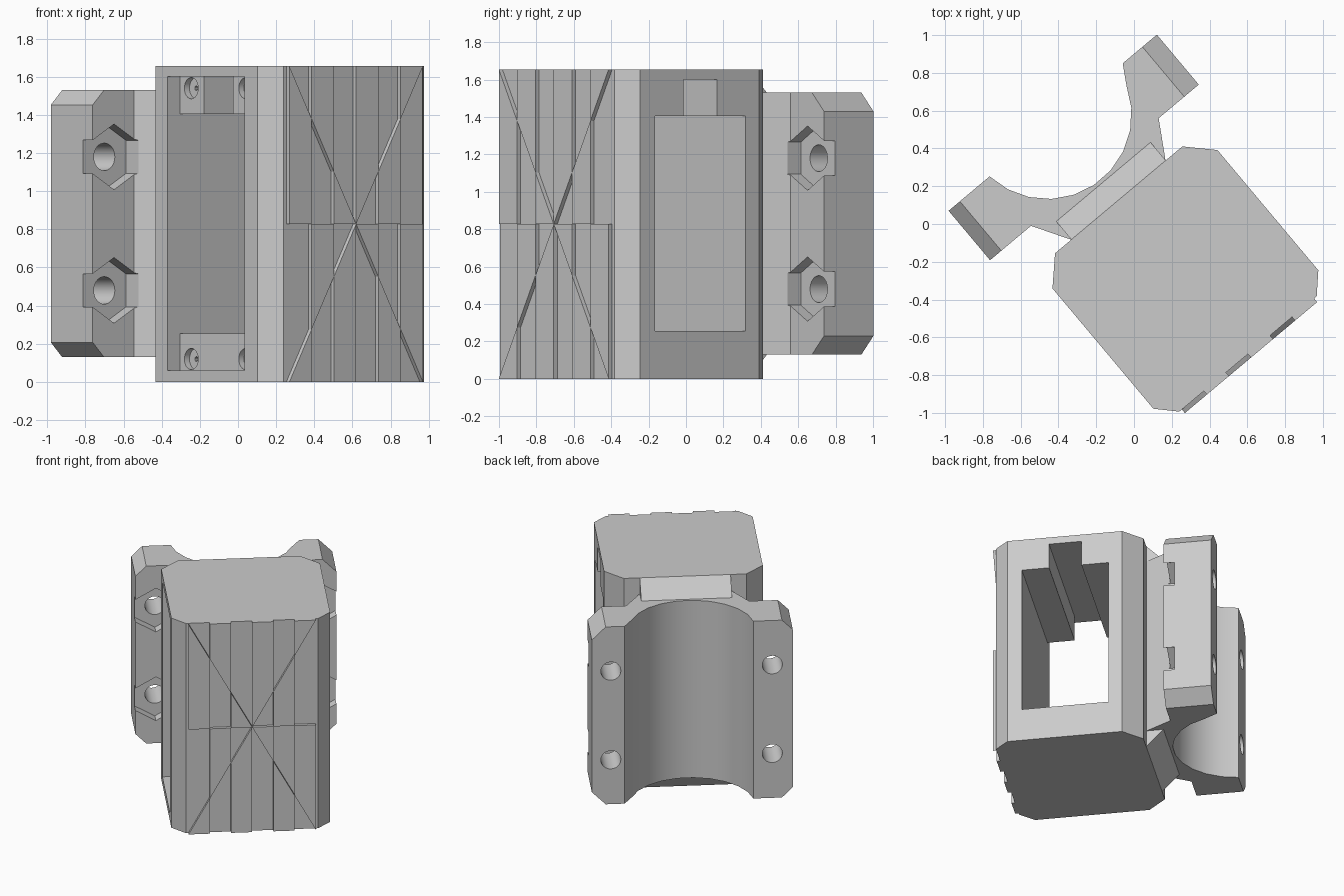
import bpy, bmesh, math
from mathutils import Matrix, Vector

cube = bpy.data.objects.get("Cube")
if cube:
    bpy.data.objects.remove(cube, do_unlink=True)

grey = bpy.data.materials.new("plain grey")
grey.use_nodes = True
grey.diffuse_color = (0.6, 0.6, 0.6, 1)
grey.node_tree.nodes["Principled BSDF"].inputs["Base Color"].default_value = (0.6, 0.6, 0.6, 1)

MID = 0.02          # symmetry plane of the whole part
HEIGHT = 1.655
TURN = Matrix.Rotation(math.radians(40), 4, 'Z')


def place(axis, p, d):
    """Put a 2D outline point p at distance d along an axis."""
    if axis == 'X':
        return Vector((d, p[0], p[1]))
    if axis == 'Y':
        return Vector((p[0], d, p[1]))
    return Vector((p[0], p[1], d))


def add_prism(bm, pts, axis, a, b):
    low = [bm.verts.new(place(axis, p, a)) for p in pts]
    high = [bm.verts.new(place(axis, p, b)) for p in pts]
    bm.faces.new(low)
    bm.faces.new(high)
    n = len(pts)
    for i in range(n):
        j = (i + 1) % n
        bm.faces.new((low[i], low[j], high[j], high[i]))


def finish(bm, name):
    bmesh.ops.recalc_face_normals(bm, faces=bm.faces)
    mesh = bpy.data.meshes.new(name)
    bm.to_mesh(mesh)
    bm.free()
    mesh.materials.append(grey)
    ob = bpy.data.objects.new(name, mesh)
    bpy.context.collection.objects.link(ob)
    return ob


def prism(name, pts, axis, a, b):
    bm = bmesh.new()
    add_prism(bm, pts, axis, a, b)
    return finish(bm, name)


def rect(x0, x1, y0, y1):
    return [(x0, y0), (x1, y0), (x1, y1), (x0, y1)]


def ring(cx, cy, r, n, start=0.0):
    return [(cx + r * math.cos(start + math.tau * i / n),
             cy + r * math.sin(start + math.tau * i / n)) for i in range(n)]


def cut(target, pts, axis, a, b):
    """Subtract a prism from the target and bake the result."""
    cutter = prism("cutter", pts, axis, a, b)
    cutter.hide_render = True
    mod = target.modifiers.new("cut", 'BOOLEAN')
    mod.operation = 'DIFFERENCE'
    mod.solver = 'EXACT'
    mod.object = cutter
    bpy.context.view_layer.update()
    graph = bpy.context.evaluated_depsgraph_get()
    mesh = bpy.data.meshes.new_from_object(target.evaluated_get(graph))
    target.modifiers.clear()
    target.data = mesh
    bpy.data.objects.remove(cutter, do_unlink=True)


# Chamfered block
half, front, back, relief = 0.57, -0.94, 0.15, 0.025
side = [(half, front + 0.125), (half, 0.016), (half - 0.13, back)]
nose = (half - 0.095, front + relief)
right = [nose] + side
outline = [(MID + x, y) for x, y in right] + [(MID - x, y) for x, y in reversed(right)]
block = prism("block", outline, 'Z', 0, HEIGHT)

# Window through the block, cable notch and cover recess
cut(block, rect(-0.71, -0.08, 0.255, 1.405), 'X', -1, 1)
cut(block, rect(-0.513, -0.278, 1.3, 1.6), 'X', -1, 1)
cut(block, rect(-0.71, -0.08, 0.06, 1.6), 'X', -1, -0.465)

# Screw seats with pilot holes in the recess
for v in (-0.173, -0.617):
    for z in (0.12, 1.54):
        cut(block, ring(v, z, 0.056, 24), 'X', -0.5, -0.43)
        cut(block, ring(v, z, 0.013, 10), 'X', -0.45, -0.36)

# Grip pattern: strips alternating in depth across two diagonals
bm = bmesh.new()
reach, mid_z = 0.457, HEIGHT / 2
for i in range(6):
    u0, u1 = (MID - reach + reach * k / 3 for k in (i, i + 1))
    rise = [mid_z * abs(u - MID) / reach for u in (u0, u1)]
    for sign in (1, -1):
        outer = (i % 2 == 1) == (sign == 1)
        limit = mid_z if outer else 0.0
        loop = [(u0, limit), (u1, limit), (u1, rise[1]), (u0, rise[0])]
        pts = []
        for u, h in loop:
            p = (u, round(mid_z + sign * h, 5))
            if p not in pts:
                pts.append(p)
        add_prism(bm, pts, 'Y', front, front + relief + 0.01)
grip = finish(bm, "grip_strips")

# Sloped mount joining block and clamp
mount = prism("mount", [(0.13, 0), (0.15, 0), (0.275, 0.13), (0.275, 1.53),
                        (0.15, HEIGHT), (0.13, HEIGHT)], 'X', -0.307, 0.345)

# Half clamp: round saddle between two bolt pads
saddle = []
for k in range(11):
    a = math.radians(340 - 153 * k / 10)
    saddle.append((MID + 0.447 * math.cos(a), 0.739 + 0.447 * math.sin(a)))
end_l, end_r = -0.707, 0.737
profile = [(-0.307, 0.148), (0.345, 0.152), (0.46, 0.345), (end_r, 0.345),
           (end_r, 0.69), (0.501, 0.69)] + saddle + [(end_l, saddle[-1][1]),
           (end_l, 0.343), (-0.424, 0.343)]
clamp = prism("clamp", profile, 'Z', 0.13, 1.53)

# Bevelled pad ends
for end, size in ((end_l, 0.078), (end_r, 0.1)):
    s = 1 if end > 0 else -1
    for z, up in ((1.53, 1), (0.13, -1)):
        e = 0.1
        tri = [(end + s * e, z - up * (size + e)), (end + s * e, z + up * e),
               (end - s * (size + e), z + up * e)]
        cut(clamp, tri, 'Y', 0.2, 0.9)

# Bolt holes with hexagonal nut pockets
for u in (-0.56, 0.6):
    for z in (0.48, 1.18):
        cut(clamp, ring(u, z, 0.172, 6, math.pi / 2), 'Y', 0.2, 0.423)
        cut(clamp, ring(u, z, 0.072, 32), 'Y', 0.3, 0.9)

# Turn the assembly and set shading
for ob in (block, grip, mount, clamp):
    ob.data.transform(TURN)
    bpy.ops.object.select_all(action='DESELECT')
    ob.select_set(True)
    bpy.context.view_layer.objects.active = ob
    bpy.ops.object.shade_smooth_by_angle(angle=math.radians(25))
